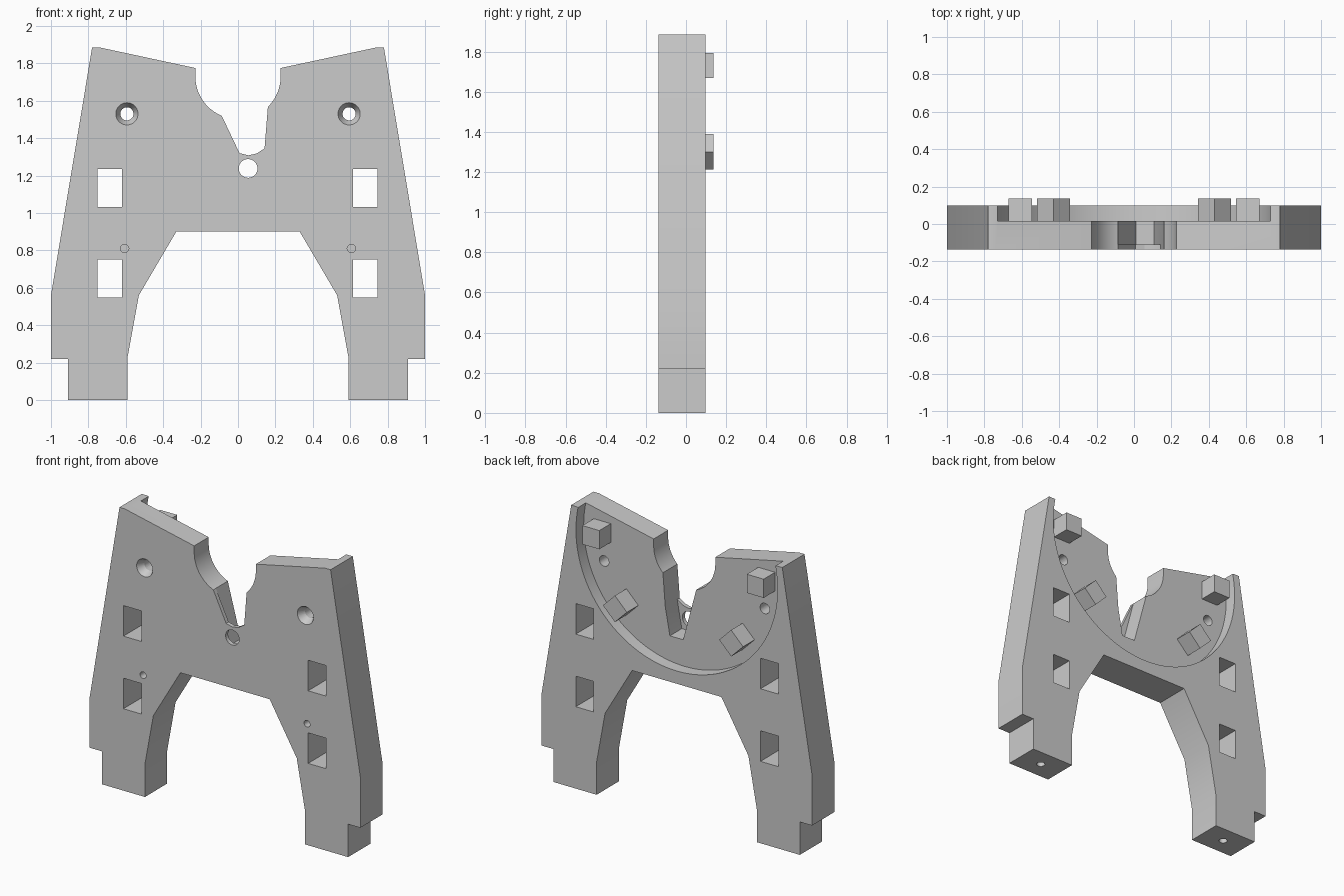
import bpy, bmesh, math
from mathutils import Matrix, Vector

if "Cube" in bpy.data.objects:
    bpy.data.objects.remove(bpy.data.objects["Cube"], do_unlink=True)

FRONT, BACK, FLOOR = -0.137, 0.098, 0.016
RING_Z = 1.73      # height of the round recess centre

grey = bpy.data.materials.new("plain_grey")
grey.use_nodes = True
colour = (0.6, 0.6, 0.6, 1)
grey.diffuse_color = colour
grey.node_tree.nodes["Principled BSDF"].inputs["Base Color"].default_value = colour


def finish(name, bm):
    bmesh.ops.recalc_face_normals(bm, faces=bm.faces)
    mesh = bpy.data.meshes.new(name)
    bm.to_mesh(mesh)
    bm.free()
    mesh.materials.append(grey)
    obj = bpy.data.objects.new(name, mesh)
    bpy.context.collection.objects.link(obj)
    return obj


def prism(name, outline, y0, y1):
    """Extrude an x-z outline along y."""
    bm = bmesh.new()
    face = bm.faces.new([bm.verts.new((x, y0, z)) for x, z in outline])
    ext = bmesh.ops.extrude_face_region(bm, geom=[face])
    verts = [v for v in ext["geom"] if isinstance(v, bmesh.types.BMVert)]
    bmesh.ops.translate(bm, verts=verts, vec=(0, y1 - y0, 0))
    return finish(name, bm)


def rod(name, start, end, r1, r2=None, sides=40):
    """Cylinder or cone between two points."""
    a, b = Vector(start), Vector(end)
    bm = bmesh.new()
    turn = (b - a).to_track_quat('Z', 'Y').to_matrix().to_4x4()
    bmesh.ops.create_cone(bm, cap_ends=True, segments=sides, radius1=r1,
                          radius2=r1 if r2 is None else r2, depth=(b - a).length,
                          matrix=Matrix.Translation((a + b) / 2) @ turn)
    return finish(name, bm)


def box(name, x0, x1, y0, y1, z0, z1):
    return prism(name, [(x0, z0), (x1, z0), (x1, z1), (x0, z1)], y0, y1)


def cut(target, cutter):
    cutter.hide_render = True
    mod = target.modifiers.new("cut", 'BOOLEAN')
    mod.operation = 'DIFFERENCE'
    mod.solver = 'EXACT'
    mod.object = cutter
    bpy.context.view_layer.update()
    graph = bpy.context.evaluated_depsgraph_get()
    mesh = bpy.data.meshes.new_from_object(target.evaluated_get(graph))
    target.modifiers.clear()
    target.data = mesh
    bpy.data.objects.remove(cutter, do_unlink=True)


# Plate outline with two legs, mirrored about x = 0
half = [(0.33, 0.9), (0.53, 0.56), (0.592, 0.22), (0.592, 0), (0.91, 0), (0.91, 0.22),
        (1, 0.22), (1, 0.56), (0.78, 1.885), (0.74, 1.885), (0.228, 1.775)]
plate = prism("support_plate", half + [(-x, z) for x, z in reversed(half)], FRONT, BACK)

# Round recess in the back
cut(plate, rod("recess", (0, FLOOR, RING_Z), (0, 0.3, RING_Z), 0.745, sides=128))

# Cradle notch: round seat, open top, and tapering slot behind a thin front lip
cut(plate, rod("seat_cutter", (0, -0.3, RING_Z), (0, 0.3, RING_Z), 0.228, sides=64))
cut(plate, box("seat_opening", -0.228, 0.228, -0.3, 0.3, RING_Z, 2))
cut(plate, prism("front_slot", [(-0.1, 1.55), (-0.087, 1.52), (0.008, 1.32), (0.055, 1.308),
                                (0.1, 1.318), (0.142, 1.345), (0.16, 1.57), (0.1, 1.65)],
                 -0.3, 0.3))
cut(plate, prism("rear_slot", [(-0.1, 1.55), (-0.087, 1.52), (0.01, 1.16), (0.108, 1.16),
                               (0.142, 1.345), (0.16, 1.57), (0.1, 1.65)],
                 FRONT + 0.027, 0.3))
cut(plate, rod("lip_hole", (0.054, -0.3, 1.238), (0.054, FRONT + 0.06, 1.238), 0.05))

for s in (-1, 1):
    # Rectangular windows through each leg
    middle = -0.685 if s < 0 else 0.68
    for z0 in (0.547, 1.032):
        cut(plate, box("window", middle - 0.066, middle + 0.066, -0.3, 0.3, z0, z0 + 0.204))
    # Countersunk screw holes
    x, z = s * 0.594, 1.53
    cut(plate, rod("screw_hole", (x, -0.3, z), (x, 0.3, z), 0.035))
    cut(plate, rod("countersink", (x, FRONT - 0.001, z), (x, FRONT + 0.05, z), 0.06, 0.034))
    # Blind pilot holes in the front and in the feet
    x = s * 0.606
    cut(plate, rod("pilot_hole", (x, -0.3, 0.81), (x, FRONT + 0.12, 0.81), 0.022))
    x = s * 0.75
    cut(plate, rod("foot_hole", (x, -0.02, -0.1), (x, -0.02, 0.15), 0.026))

# Locating blocks standing on the recess floor, arranged around its centre
for side, s in (("right", -1), ("left", 1)):
    for level, angle in (("upper", 0), ("lower", -45)):
        a = math.radians(angle)
        block = box(f"{side}_{level}_block", 0.545, 0.67, FLOOR - 0.01, 0.137, -0.0625, 0.0625)
        place = Matrix.Translation((0, 0, RING_Z)) @ Matrix.Rotation(-a * s, 4, 'Y')
        if s < 0:
            place = place @ Matrix.Rotation(math.pi, 4, 'Y')
        block.data.transform(place)

# Smooth the round walls and keep the hard edges
bpy.ops.object.select_all(action='DESELECT')
plate.select_set(True)
bpy.context.view_layer.objects.active = plate
bpy.ops.object.shade_smooth_by_angle(angle=math.radians(25))
